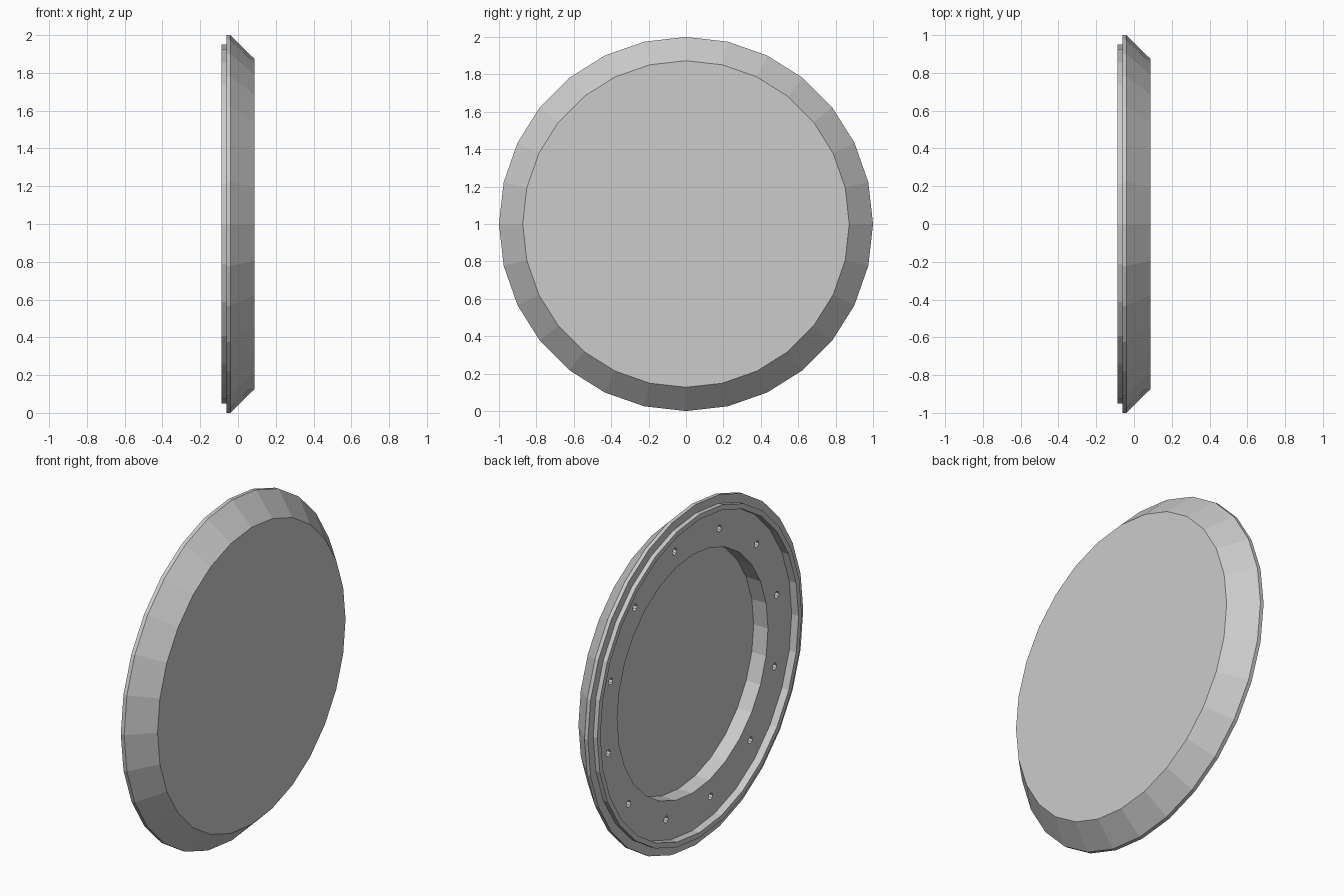
import bpy, bmesh
from math import sin, cos, pi, radians

if "Cube" in bpy.data.objects:
    bpy.data.objects.remove(bpy.data.objects["Cube"])

SIDES = 28
CENTRE_Z = 1.0


def finish(name, bm):
    bmesh.ops.recalc_face_normals(bm, faces=bm.faces[:])
    mesh = bpy.data.meshes.new(name)
    bm.to_mesh(mesh)
    bm.free()
    obj = bpy.data.objects.new(name, mesh)
    bpy.context.collection.objects.link(obj)
    return obj


def lathe_x(bm, profile, sides, cy=0.0, cz=0.0, offset=0.0):
    """Revolve (x, radius) points about an x-parallel axis and cap both ends."""
    rings = []
    for x, r in profile:
        angles = [offset + 2 * pi * i / sides for i in range(sides)]
        rings.append([bm.verts.new((x, cy + r * sin(a), cz + r * cos(a))) for a in angles])
    for a, b in zip(rings, rings[1:]):
        for i in range(sides):
            j = (i + 1) % sides
            bm.faces.new((a[i], a[j], b[j], b[i]))
    bm.faces.new(rings[0])
    bm.faces.new(rings[-1])


# Round cover: front face, bevel, rim, rear lip, bolt flange, central recess
bm = bmesh.new()
lathe_x(bm, [
    (0.088, 0.873),    # front face
    (-0.040, 1.0),     # bevel to rim
    (-0.062, 1.0),     # rim band
    (-0.062, 0.95),    # shoulder
    (-0.088, 0.95),    # rear lip
    (-0.088, 0.92),
    (-0.043, 0.92),    # bolt flange
    (-0.043, 0.70),
    (0.050, 0.70),     # recess floor
], SIDES, cz=CENTRE_Z)
cover = finish("round_cover", bm)

# Twelve blind bolt holes in the rear flange
bm = bmesh.new()
for k in range(12):
    a = -radians(18 + 30 * k)
    lathe_x(bm, [(-0.075, 0.02), (-0.008, 0.02)], 8,
            0.8 * sin(a), CENTRE_Z + 0.8 * cos(a))
cutter = finish("bolt_hole_cutter", bm)
cutter.hide_render = True

cut = cover.modifiers.new("bolt_holes", 'BOOLEAN')
cut.operation = 'DIFFERENCE'
cut.solver = 'EXACT'
cut.object = cutter
bpy.context.view_layer.objects.active = cover
cover.select_set(True)
bpy.ops.object.modifier_apply(modifier=cut.name)
bpy.data.objects.remove(cutter, do_unlink=True)
